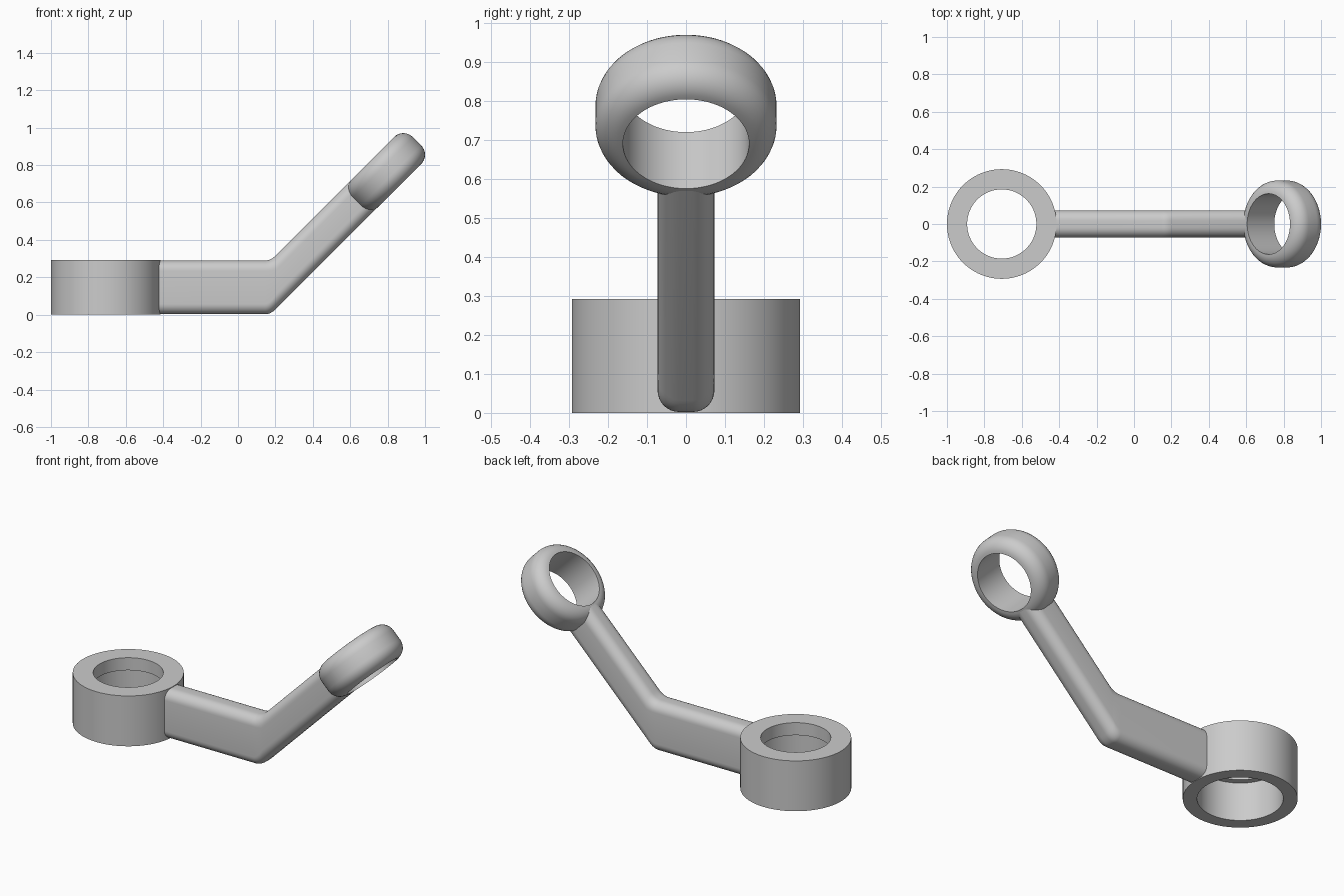
import bpy, bmesh
from math import sin, cos, pi, radians
from mathutils import Matrix, Vector

cube = bpy.data.objects.get("Cube")
if cube:
    bpy.data.objects.remove(cube, do_unlink=True)


def finish(bm, name):
    """Turn a bmesh into a smooth-shaded object with sharp corners kept."""
    bmesh.ops.recalc_face_normals(bm, faces=bm.faces)
    mesh = bpy.data.meshes.new(name)
    bm.to_mesh(mesh)
    bm.free()
    obj = bpy.data.objects.new(name, mesh)
    bpy.context.collection.objects.link(obj)
    bpy.ops.object.select_all(action='DESELECT')
    obj.select_set(True)
    bpy.context.view_layer.objects.active = obj
    bpy.ops.object.shade_smooth_by_angle(angle=radians(30))
    return obj


def skin(bm, loops, closed):
    """Join equal-sized closed loops of points with quads."""
    rows = [[bm.verts.new(p) for p in loop] for loop in loops]
    n = len(rows[0])
    pairs = list(zip(rows, rows[1:]))
    if closed:
        pairs.append((rows[-1], rows[0]))
    else:
        bm.faces.new(rows[0])
        bm.faces.new(rows[-1])
    for a, b in pairs:
        for i in range(n):
            j = (i + 1) % n
            bm.faces.new((a[i], a[j], b[j], b[i]))


def ring(name, profile, matrix, segments=96):
    """Revolve a closed (radius, height) profile about local z."""
    bm = bmesh.new()
    turns = [2 * pi * k / segments for k in range(segments)]
    skin(bm, [[matrix @ Vector((r * cos(t), r * sin(t), z)) for r, z in profile]
              for t in turns], True)
    return finish(bm, name)


def arc(cx, cy, rx, ry, start, steps=8):
    """Quarter ellipse, counter-clockwise from the start angle."""
    return [(cx + rx * cos(start + pi / 2 * k / steps),
             cy + ry * sin(start + pi / 2 * k / steps)) for k in range(steps + 1)]


# Upright ring with a stepped bore, wider underneath
HEIGHT = 0.293
ring("base_ring",
     [(0.293, 0), (0.293, HEIGHT), (0.185, HEIGHT),
      (0.185, 0.22), (0.22, 0.22), (0.22, 0)],
     Matrix.Translation((-0.707, 0, 0)))

# Tilted ring with rounded outer rims
BORE, OUTER, HALF = 0.162, 0.233, 0.1025
FILLET = OUTER - BORE
center = Vector((0.792, 0, 0.763))
rim = arc(BORE, FILLET - HALF, FILLET, FILLET, -pi / 2) \
    + arc(BORE, HALF - FILLET, FILLET, FILLET, 0)
ring("tilted_ring", rim,
     Matrix.Translation(center) @ Matrix.Rotation(-pi / 4, 4, 'Y'))


# Bent arm with rounded long edges
def arm_section(mid, axis, half, round_z, width=0.073, round_y=0.055):
    """Rounded rectangle across y and the given axis."""
    y, z = width - round_y, half - round_z
    outline = (arc(y, z, round_y, round_z, 0) + arc(-y, z, round_y, round_z, pi / 2)
               + arc(-y, -z, round_y, round_z, pi) + arc(y, -z, round_y, round_z, -pi / 2))
    return [mid + axis * b + Vector((0, a, 0)) for a, b in outline]


up = Vector((0, 0, 1))
along = Vector((1, 0, 1)).normalized()
across = Vector((-1, 0, 1)).normalized()
MID, TALL = 0.146, 0.1435
bend_x = center.x - (center.z - MID)
bend_size = 0.03

sections = [arm_section(Vector((-0.455, 0, MID)), up, TALL, 0.055)]
STEPS = 6
for k in range(STEPS + 1):
    t = k / STEPS
    spot = Vector((bend_x + bend_size * (2 * t - 1), 0, MID + bend_size * t * t))
    slope = 2 * t * bend_size / (2 * bend_size)
    sections.append(arm_section(spot, up, TALL, 0.055 * (1 + slope ** 2) ** 0.5))
sections.append(arm_section(center - along * 0.165, across, TALL * cos(pi / 4), 0.055))

bm = bmesh.new()
skin(bm, sections, False)
finish(bm, "bent_arm")
